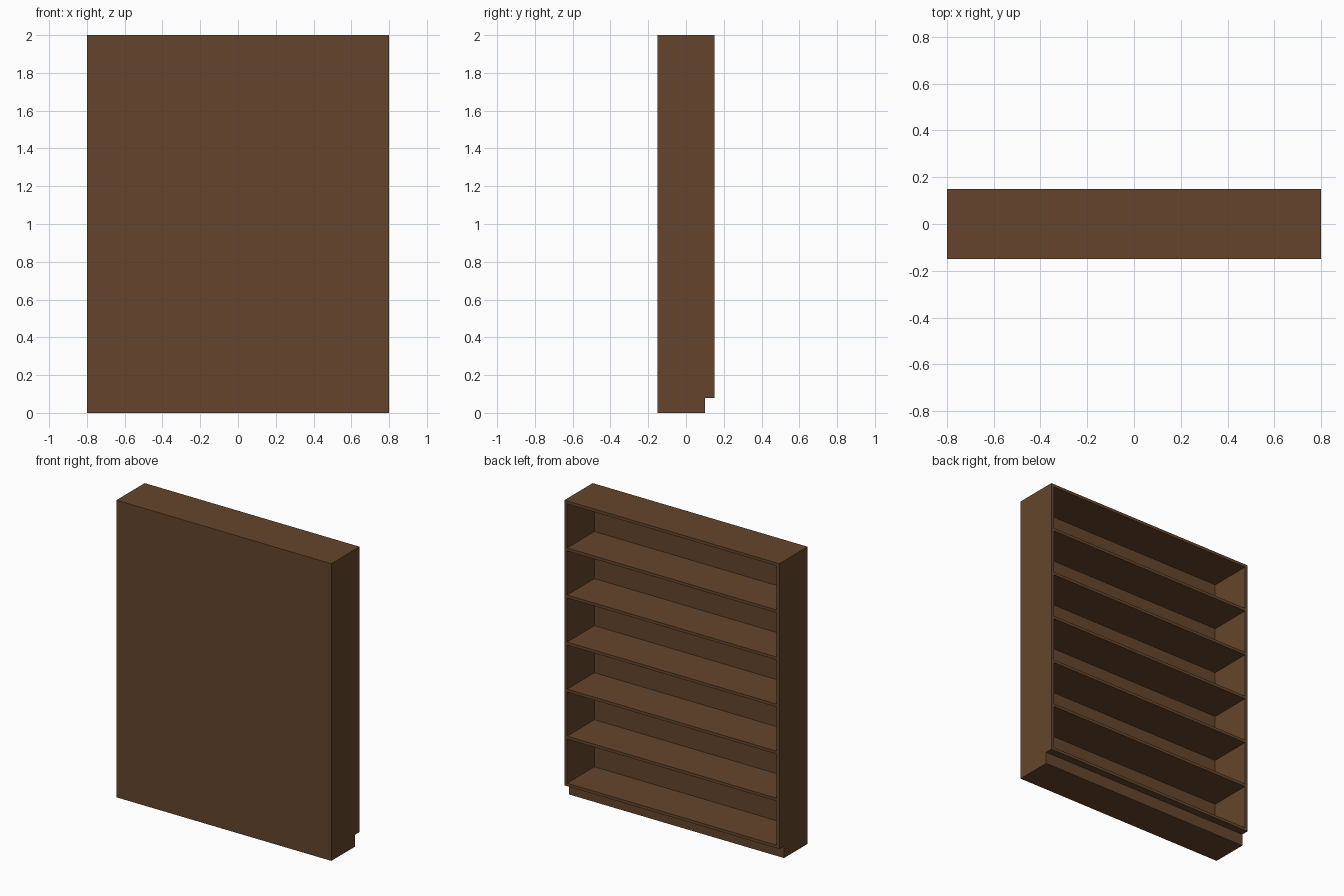
import bpy

default = bpy.data.objects.get("Cube")
if default:
    bpy.data.objects.remove(default, do_unlink=True)

W, D, H = 1.6, 0.3, 2.0      # overall size
T = 0.02                     # board thickness
BACK = 0.01                  # back panel thickness
KICK_H, KICK_IN = 0.08, 0.05 # plinth height and setback
GAPS = 6                     # open compartments

wood = bpy.data.materials.new("dark brown wood")
wood.use_nodes = True
brown = (0.13, 0.06, 0.025, 1)
wood.diffuse_color = brown
bsdf = wood.node_tree.nodes["Principled BSDF"]
bsdf.inputs["Base Color"].default_value = brown
bsdf.inputs["Roughness"].default_value = 0.7


def board(name, low, high):
    """Box between two opposite corners."""
    centre = [(a + b) / 2 for a, b in zip(low, high)]
    bpy.ops.mesh.primitive_cube_add(size=1, location=centre)
    obj = bpy.context.object
    obj.name = name
    obj.scale = [b - a for a, b in zip(low, high)]
    bpy.ops.object.transform_apply(location=False, rotation=False, scale=True)
    obj.data.materials.append(wood)
    return obj


x, y = W / 2, D / 2
inner_x, inner_y = x - T, -y + BACK

# Plinth, set back under the open side
board("plinth", (-x, -y, 0), (x, y - KICK_IN, KICK_H))

# Carcass: sides, top and closed panel
board("left_side", (inner_x, -y, KICK_H), (x, y, H))
board("right_side", (-x, -y, KICK_H), (-inner_x, y, H))
board("top_board", (-inner_x, -y, H - T), (inner_x, y, H))
board("back_panel", (-inner_x, -y, KICK_H), (inner_x, inner_y, H - T))

# Evenly spaced shelves, the lowest being the bottom board
step = (H - T - KICK_H) / GAPS
for i in range(GAPS):
    z = KICK_H + i * step
    name = f"shelf_{i}" if i else "bottom_board"
    board(name, (-inner_x, inner_y, z), (inner_x, y, z + T))
